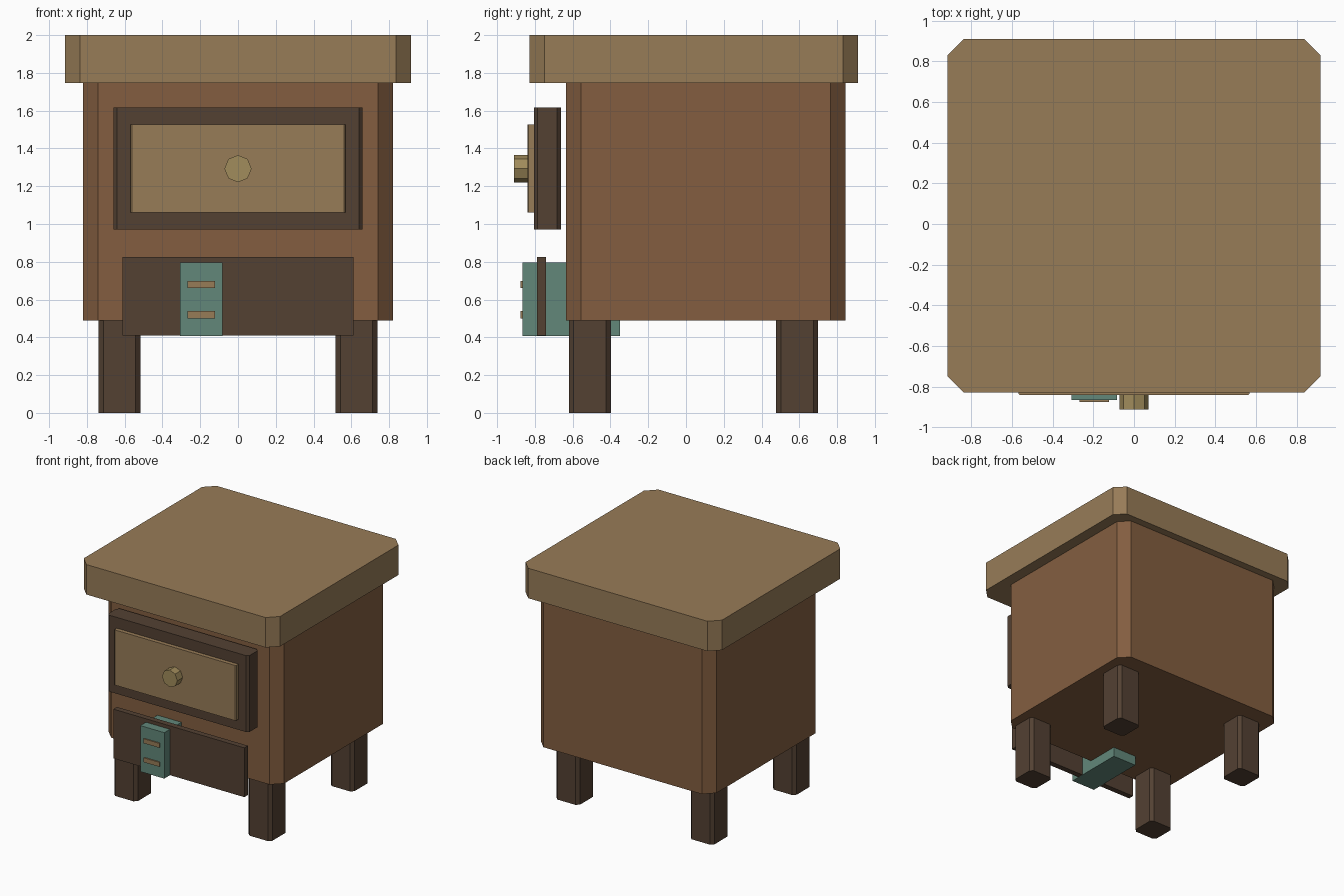
import bpy, bmesh, math

if "Cube" in bpy.data.objects:
    bpy.data.objects.remove(bpy.data.objects["Cube"])


def material(name, rgb):
    m = bpy.data.materials.new(name)
    # convert screen colour to linear
    m.diffuse_color = [(c / 255) ** 2.2 for c in rgb] + [1]
    m.use_nodes = True
    m.node_tree.nodes["Principled BSDF"].inputs["Base Color"].default_value = m.diffuse_color
    return m


TAN = material("tan_wood", (150, 123, 88))
BROWN = material("brown_wood", (130, 94, 66))
DARK = material("dark_wood", (84, 67, 54))
TEAL = material("teal_paint", (98, 134, 121))
BRASS = material("brass", (160, 139, 92))


def box(name, x, y, z, mat, chamfer=0):
    """Box from min/max ranges, with optional chamfered upright edges."""
    bm = bmesh.new()
    bmesh.ops.create_cube(bm, size=1)
    for v in bm.verts:
        v.co = [r[0] if c < 0 else r[1] for c, r in zip(v.co, (x, y, z))]
    if chamfer:
        upright = [e for e in bm.edges
                   if abs(e.verts[0].co.z - e.verts[1].co.z) > 1e-4]
        bmesh.ops.bevel(bm, geom=upright, offset=chamfer, offset_type='OFFSET',
                        segments=1, profile=0.5, affect='EDGES')
    me = bpy.data.meshes.new(name)
    bm.to_mesh(me)
    bm.free()
    me.materials.append(mat)
    ob = bpy.data.objects.new(name, me)
    bpy.context.collection.objects.link(ob)
    return ob


# Cabinet body and top slab
box("body", (-0.82, 0.82), (-0.635, 0.845), (0.49, 1.75), BROWN, 0.08)
box("top_slab", (-0.917, 0.917), (-0.828, 0.91), (1.747, 2.0), TAN, 0.08)

# Four legs
for side, sx in (("left", -1), ("right", 1)):
    for row, y0 in (("front", -0.62), ("back", 0.477)):
        xs = sorted((sx * 0.517, sx * 0.738))
        box(f"{row}_{side}_leg", xs, (y0, y0 + 0.222), (0, 0.49), DARK, 0.025)

# Drawer frame, panel and octagonal knob
box("drawer_frame", (-0.66, 0.66), (-0.806, -0.662), (0.972, 1.617), DARK, 0.02)
box("drawer_panel", (-0.568, 0.568), (-0.84, -0.80), (1.06, 1.526), TAN, 0.006)
bpy.ops.mesh.primitive_cylinder_add(vertices=8, radius=0.072, depth=0.075,
                                    location=(0, -0.8735, 1.293),
                                    rotation=(math.pi / 2, 0, 0))
knob = bpy.context.object
knob.name = "drawer_knob"
knob.data.materials.append(BRASS)

# Lower apron board, teal block through it, and two trim bars
box("apron", (-0.612, 0.612), (-0.79, -0.742), (0.409, 0.825), DARK)
box("teal_block", (-0.307, -0.083), (-0.865, -0.35), (0.408, 0.796), TEAL)
for i, z in enumerate((0.52, 0.68)):
    box(f"trim_bar_{i + 1}", (-0.268, -0.122), (-0.875, -0.86),
        (z - 0.019, z + 0.019), TAN)
